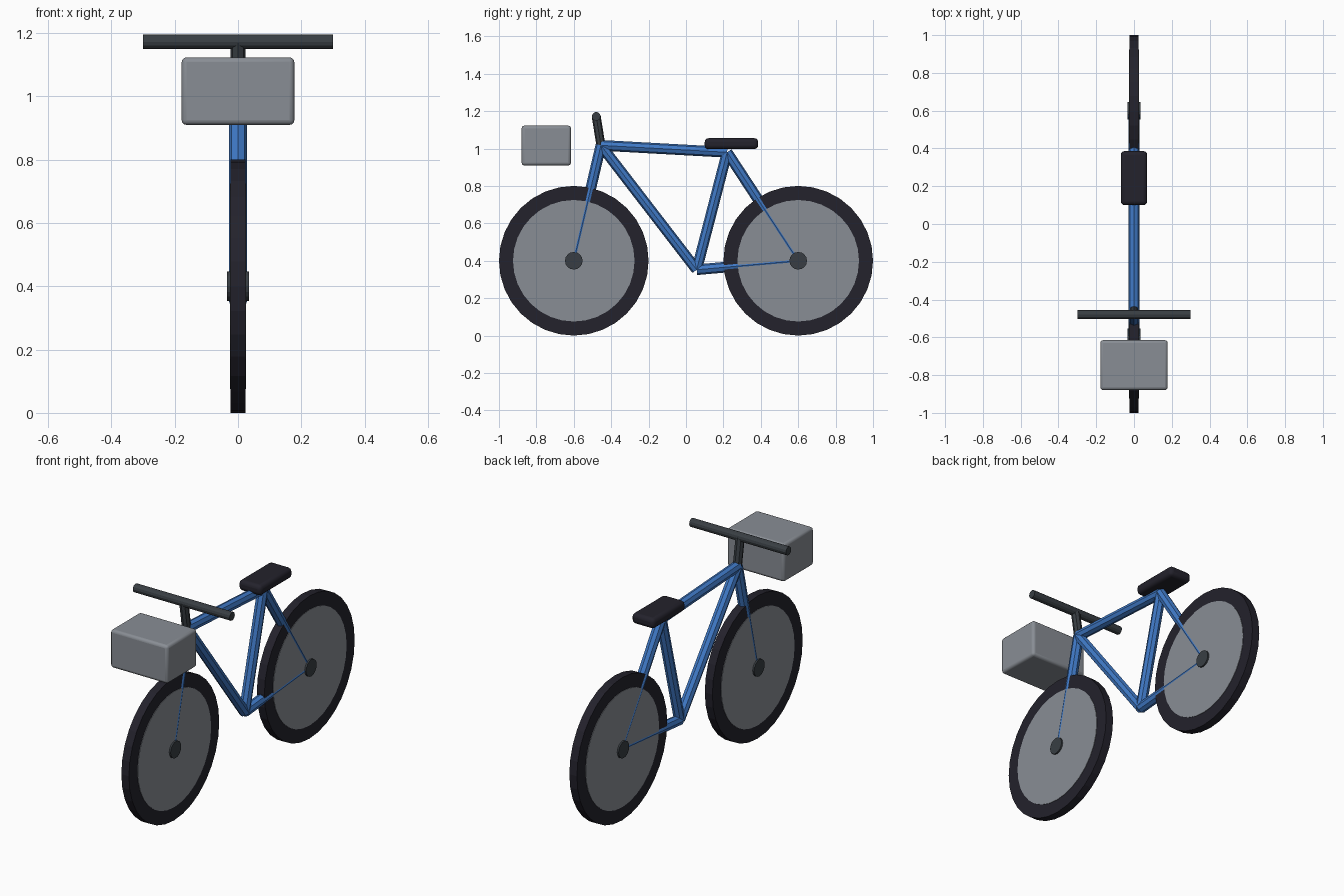
import bpy, bmesh, math
from mathutils import Vector, Matrix

cube = bpy.data.objects.get("Cube")
if cube:
    bpy.data.objects.remove(cube, do_unlink=True)


def material(name, rgb, rough=0.6):
    m = bpy.data.materials.new(name)
    m.use_nodes = True
    m.diffuse_color = (*rgb, 1)
    bsdf = m.node_tree.nodes["Principled BSDF"]
    bsdf.inputs["Base Color"].default_value = (*rgb, 1)
    bsdf.inputs["Roughness"].default_value = rough
    return m


BLUE = material("frame blue", (0.05, 0.19, 0.56))
GREY = material("light grey", (0.25, 0.27, 0.30))
CHARCOAL = material("charcoal", (0.04, 0.048, 0.056))
BLACK = material("rubber black", (0.017, 0.016, 0.025))


def make_object(name, bm, mat):
    bmesh.ops.recalc_face_normals(bm, faces=bm.faces)
    mesh = bpy.data.meshes.new(name)
    bm.to_mesh(mesh)
    bm.free()
    mesh.materials.append(mat)
    ob = bpy.data.objects.new(name, mesh)
    bpy.context.collection.objects.link(ob)
    return ob


def tube(name, start, end, radius, mat, sides=8):
    """Straight faceted cylinder between two points."""
    a, b = Vector(start), Vector(end)
    axis = b - a
    # in-plane tubes turn about x, so a ridge always faces each side
    if abs(axis.x) > 1e-6:
        turn = Matrix.Rotation(math.pi / 2, 4, 'Y')
    else:
        turn = Matrix.Rotation(math.atan2(-axis.y, axis.z), 4, 'X')
    bm = bmesh.new()
    bmesh.ops.create_cone(bm, cap_ends=True, segments=sides, radius1=radius,
                          radius2=radius, depth=axis.length,
                          matrix=Matrix.Translation((a + b) / 2) @ turn)
    return make_object(name, bm, mat)


def rounded_box(name, centre, size, bevel, mat):
    bm = bmesh.new()
    bmesh.ops.create_cube(bm, size=1, matrix=Matrix.Translation(centre)
                          @ Matrix.Diagonal((*size, 1)))
    ob = make_object(name, bm, mat)
    mod = ob.modifiers.new("rounded edges", 'BEVEL')
    mod.width = bevel
    mod.segments = 3
    bpy.ops.object.select_all(action='DESELECT')
    ob.select_set(True)
    bpy.context.view_layer.objects.active = ob
    bpy.ops.object.shade_smooth_by_angle(angle=math.radians(40))
    return ob


def tyre(name, centre, outer, inner, half_width):
    """Square-section ring spun around the axle."""
    bm = bmesh.new()
    section = [(-half_width, inner), (half_width, inner),
               (half_width, outer), (-half_width, outer)]
    verts = [bm.verts.new((x, 0, r)) for x, r in section]
    edges = [bm.edges.new((verts[i], verts[(i + 1) % 4])) for i in range(4)]
    bmesh.ops.spin(bm, geom=verts + edges, cent=(0, 0, 0), axis=(1, 0, 0),
                   angle=math.tau, steps=32)
    bmesh.ops.remove_doubles(bm, verts=bm.verts, dist=1e-4)
    bmesh.ops.translate(bm, verts=bm.verts, vec=centre)
    return make_object(name, bm, BLACK)


# Wheels: tyre, solid disc slightly proud of it, and hub
for end, y in (("front", -0.6), ("rear", 0.6)):
    tyre(end + "_tyre", (0, y, 0.4), 0.4, 0.315, 0.0235)
    tube(end + "_wheel_disc", (-0.026, y, 0.4), (0.026, y, 0.4), 0.325, GREY, 32)
    tube(end + "_hub", (-0.035, y, 0.4), (0.035, y, 0.4), 0.047, CHARCOAL, 16)

# Frame
head = (0, -0.455, 1.017)
seat_joint = (0, 0.22, 0.98)
crank = (0, 0.057, 0.352)
front_axle = (0, -0.6, 0.4)
rear_axle = (0, 0.6, 0.4)
for name, a, b in (("top_tube", head, seat_joint),
                   ("down_tube", head, crank),
                   ("seat_tube", crank, seat_joint),
                   ("seat_stay", seat_joint, rear_axle),
                   ("chain_stay", crank, rear_axle),
                   ("fork", head, front_axle)):
    tube(name, a, b, 0.0285, BLUE)

# Steering
bar_y, bar_z = -0.48, 1.172
tube("stem", head, (0, bar_y, bar_z), 0.024, CHARCOAL)
tube("handlebar", (-0.3, bar_y, bar_z), (0.3, bar_y, bar_z), 0.0235, CHARCOAL, 12)

# Saddle and front box
rounded_box("saddle", (0, 0.243, 1.026), (0.14, 0.286, 0.058), 0.02, BLACK)
rounded_box("front_box", (0, -0.747, 1.016), (0.356, 0.264, 0.213), 0.015, GREY)
